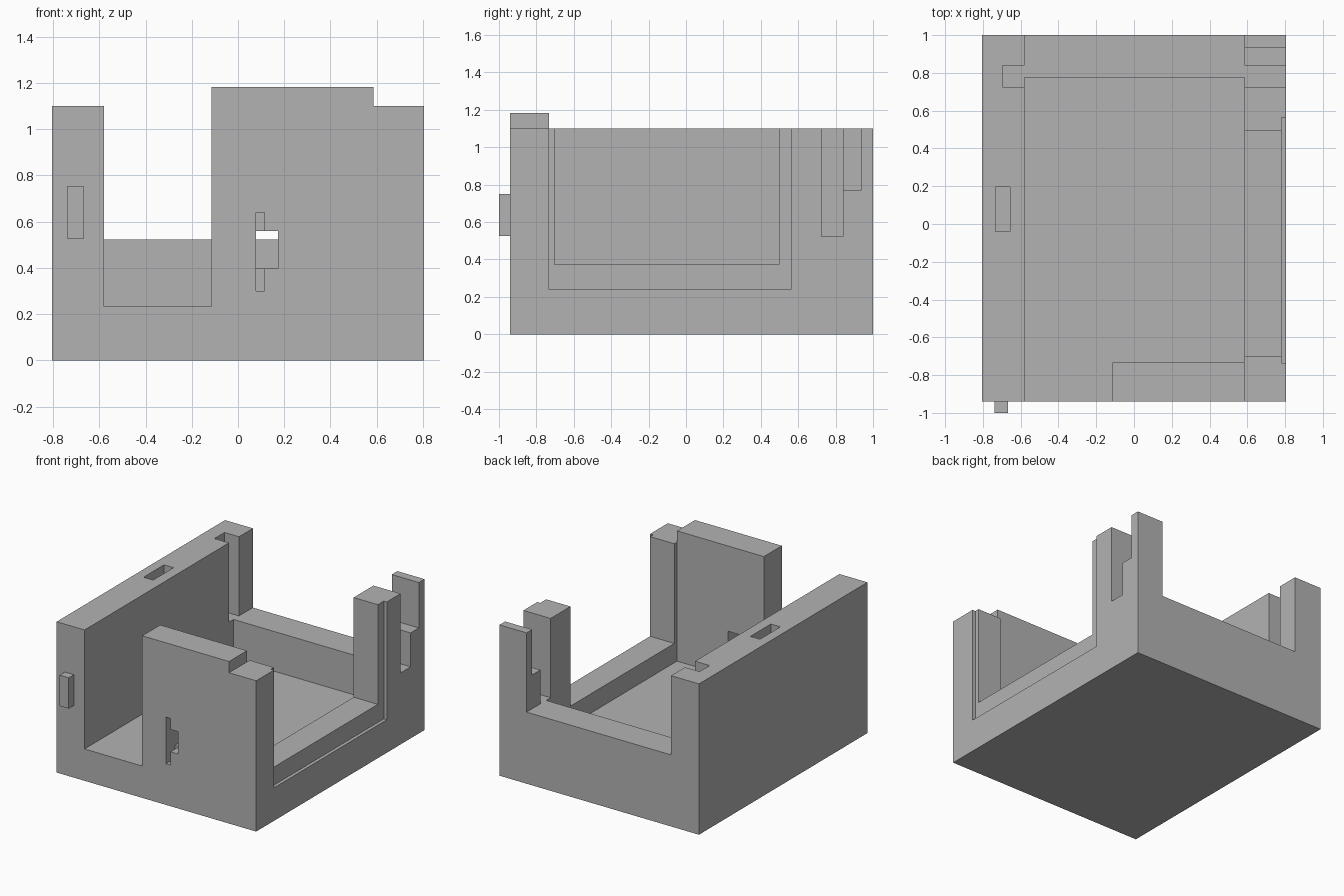
import bpy
import bmesh

cube = bpy.data.objects.get("Cube")
if cube:
    bpy.data.objects.remove(cube, do_unlink=True)

grey = bpy.data.materials.new("plain grey")
grey.use_nodes = True
grey.diffuse_color = (0.45, 0.45, 0.45, 1)
grey.node_tree.nodes["Principled BSDF"].inputs["Base Color"].default_value = grey.diffuse_color

FAR = 2.0                      # overshoot for cuts that leave the block
LEFT_IN, RIGHT_IN = -0.58, 0.586   # inner faces of the side walls
FRONT_IN, BACK_IN = -0.733, 0.775  # inner faces of the end walls
HALF, FRONT = 0.805, -0.94


def prism(name, outline, z0, z1):
    """Extrude a plan outline between two heights."""
    bm = bmesh.new()
    face = bm.faces.new([bm.verts.new((x, y, z0)) for x, y in outline])
    top = bmesh.ops.extrude_face_region(bm, geom=[face])["geom"]
    for v in top:
        if isinstance(v, bmesh.types.BMVert):
            v.co.z = z1
    bmesh.ops.recalc_face_normals(bm, faces=bm.faces)
    mesh = bpy.data.meshes.new(name)
    bm.to_mesh(mesh)
    bm.free()
    mesh.materials.append(grey)
    obj = bpy.data.objects.new(name, mesh)
    bpy.context.collection.objects.link(obj)
    return obj


def box(name, x, y, z):
    return prism(name, [(x[0], y[0]), (x[1], y[0]), (x[1], y[1]), (x[0], y[1])], *z)


def cut(target, cutter):
    """Subtract the cutter from the target and discard it."""
    cutter.hide_render = True
    mod = target.modifiers.new("cut", "BOOLEAN")
    mod.operation = "DIFFERENCE"
    mod.solver = "EXACT"
    mod.object = cutter
    bpy.context.view_layer.objects.active = target
    bpy.ops.object.modifier_apply(modifier=mod.name)
    bpy.data.objects.remove(cutter, do_unlink=True)


# Solid block, as tall as the raised front panel
body = box("housing", (-HALF, HALF), (FRONT, 1), (0, 1.182))

# Lower everything but the front panel to the wall height
cut(body, box("rim_cut", (-FAR, FAR), (FRONT_IN, FAR), (1.10, FAR)))
cut(body, box("rim_cut", (-FAR, -0.115), (-FAR, FAR), (1.10, FAR)))
cut(body, box("rim_cut", (RIGHT_IN, FAR), (-FAR, FAR), (1.10, FAR)))

# Cavity together with the doorway in the front wall
cut(body, prism("cavity", [
    (LEFT_IN, -FAR), (-0.115, -FAR), (-0.115, FRONT_IN),
    (RIGHT_IN, FRONT_IN), (RIGHT_IN, BACK_IN), (LEFT_IN, BACK_IN)], 0.232, FAR))

# Back opening above the low back wall
cut(body, box("back_opening", (LEFT_IN, RIGHT_IN), (0.7, FAR), (0.522, FAR)))

# Right wall window with its shallow outer rebate
cut(body, box("window", (0.5, FAR), (-0.702, 0.496), (0.373, FAR)))
cut(body, box("rebate", (0.781, FAR), (FRONT_IN - 0.003, 0.565), (0.241, FAR)))

# Cross slot near the back: through the right wall, blind in the left wall
cut(body, box("slot", (-0.697, FAR), (0.724, 0.84), (0.522, FAR)))
cut(body, box("slot_step", (0.5, FAR), (0.8, 0.935), (0.769, FAR)))

# Small port through the front wall with a shallow vertical slit
cut(body, box("port", (0.078, 0.174), (-FAR, -0.6), (0.397, 0.56)))
cut(body, box("slit", (0.078, 0.114), (-FAR, FRONT + 0.1), (0.30, 0.64)))

# Locating pocket in the left wall's top, and the tab on its front end
cut(body, box("pocket", (-0.734, -0.657), (-0.04, 0.196), (1.02, FAR)))
box("locating_tab", (-0.739, -0.666), (-1, FRONT), (0.526, 0.751))
